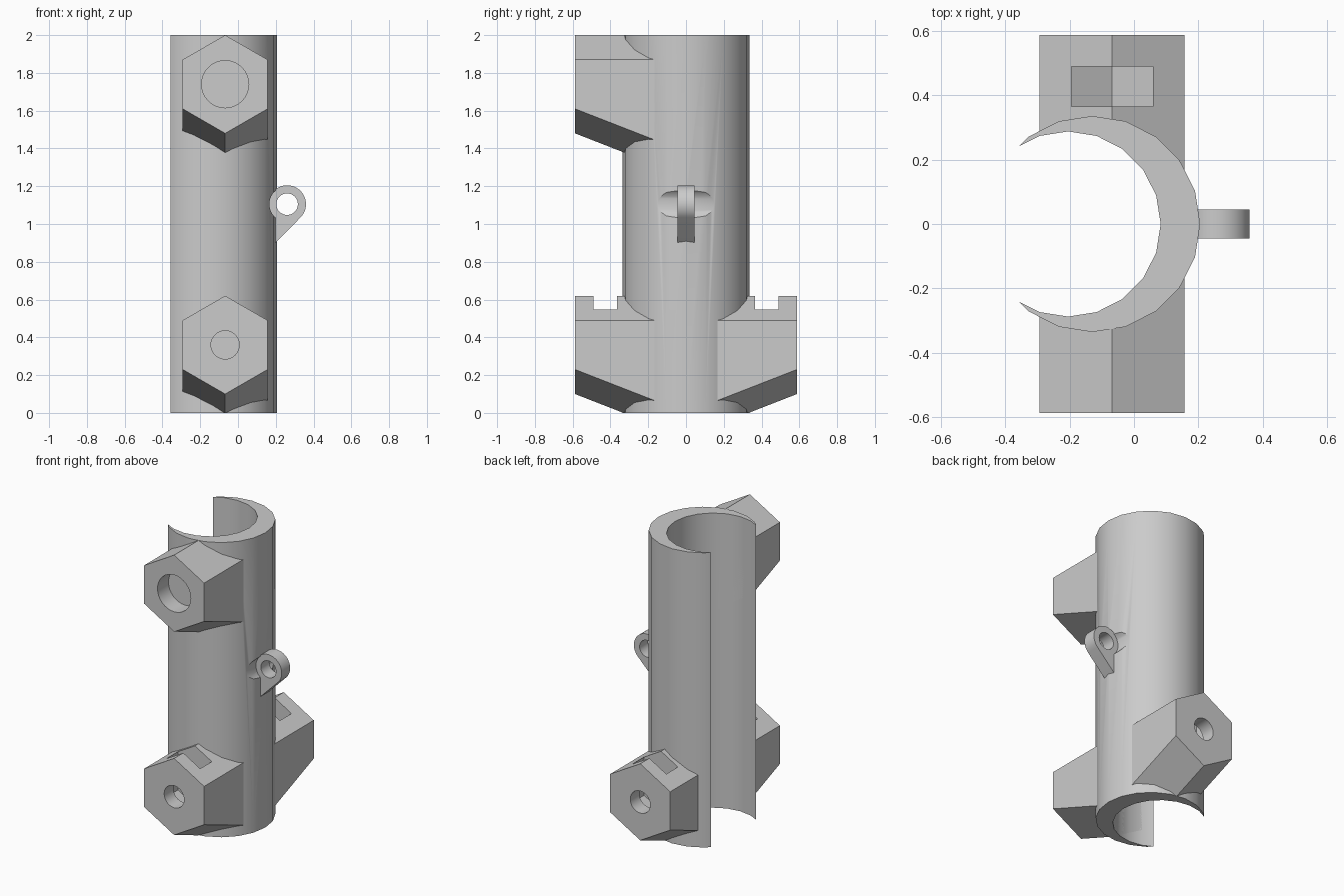
import bpy, bmesh
from math import cos, sin, pi, radians
from mathutils import Vector

cube = bpy.data.objects.get("Cube")
if cube:
    bpy.data.objects.remove(cube, do_unlink=True)

grey = bpy.data.materials.new("plain grey")
grey.use_nodes = True
COLOR = (0.6, 0.6, 0.6, 1)
grey.diffuse_color = COLOR
grey.node_tree.nodes["Principled BSDF"].inputs["Base Color"].default_value = COLOR


def loft(name, ring_a, ring_b):
    """Closed solid between two matching outlines."""
    bm = bmesh.new()
    a = [bm.verts.new(p) for p in ring_a]
    b = [bm.verts.new(p) for p in ring_b]
    bm.faces.new(a)
    bm.faces.new(b)
    n = len(a)
    for i in range(n):
        j = (i + 1) % n
        bm.faces.new((a[i], a[j], b[j], b[i]))
    bmesh.ops.recalc_face_normals(bm, faces=bm.faces)
    mesh = bpy.data.meshes.new(name)
    bm.to_mesh(mesh)
    bm.free()
    mesh.materials.append(grey)
    obj = bpy.data.objects.new(name, mesh)
    bpy.context.collection.objects.link(obj)
    return obj


def circle(cx, cy, r, n, start=0.0):
    return [(cx + r * cos(start + 2 * pi * i / n), cy + r * sin(start + 2 * pi * i / n))
            for i in range(n)]


def along_y(name, outline, y0, y1):
    return loft(name, [(x, y0, z) for x, z in outline], [(x, y1, z) for x, z in outline])


def along_z(name, outline, z0, z1):
    return loft(name, [(x, y, z0) for x, y in outline], [(x, y, z1) for x, y in outline])


def cut(obj, *cutters):
    bpy.context.view_layer.objects.active = obj
    for cutter in cutters:
        mod = obj.modifiers.new("cut", 'BOOLEAN')
        mod.operation = 'DIFFERENCE'
        mod.solver = 'EXACT'
        mod.object = cutter
        bpy.ops.object.modifier_apply(modifier=mod.name)
        bpy.data.objects.remove(cutter, do_unlink=True)


def smooth(obj):
    bpy.ops.object.select_all(action='DESELECT')
    obj.select_set(True)
    bpy.context.view_layer.objects.active = obj
    bpy.ops.object.shade_smooth_by_angle(angle=radians(30))


def bore_cutter():
    return along_z("bore_cutter", circle(-0.205, 0, 0.288, 20), -0.5, 2.5)


# Open tube: an off-centre bore leaves a crescent section
EYE_X, EYE_Z = 0.26, 1.105
tube = along_z("tube", circle(-0.13, 0, 0.336, 20), 0, 2)
groove = along_y("groove_cutter", circle(EYE_X, EYE_Z, 0.094, 40), -0.4, 0.4)
cut(tube, bore_cutter(), groove)
smooth(tube)

# Strap eye with a sloped support below it
arc = [(EYE_X + 0.1 * cos(radians(t)), EYE_Z + 0.1 * sin(radians(t)))
       for t in range(-45, 196, 8)]
eye = along_y("strap_eye", arc + [(0.15, 0.853)], -0.045, 0.045)
cut(eye, along_y("eye_hole", circle(EYE_X, EYE_Z, 0.057, 32), -0.2, 0.2))
smooth(eye)

# Hexagonal bosses whose undersides slope down to the tube
BOSS_X, OUTER, INNER, SLOPE = -0.068, 0.588, 0.15, 0.39


def boss(name, side, z, hole_radius, hole_end, nut_slot):
    outer = circle(BOSS_X, z, 0.26, 6, pi / 2)
    drop = (OUTER - INNER) * SLOPE
    inner = [(x, h - drop if h < z else h) for x, h in outer]
    obj = loft(name, [(x, side * OUTER, h) for x, h in outer],
               [(x, side * INNER, h) for x, h in inner])
    cutters = [bore_cutter(),
               along_y("hole", circle(BOSS_X, z, hole_radius, 32), side * 0.8, side * hole_end)]
    if nut_slot:
        w = 0.127
        slot = [(BOSS_X - w, z + 0.4), (BOSS_X - w, z - w * 0.577),
                (BOSS_X, z - w * 1.155), (BOSS_X + w, z - w * 0.577), (BOSS_X + w, z + 0.4)]
        cutters.append(along_y("nut_slot", slot, side * 0.365, side * 0.49))
        floor = [(-1, -1), (1, -1), (1, 1), (-1, 1)]
        cutters.append(along_z("floor_cutter", floor, -1, 0))
    cut(obj, *cutters)
    smooth(obj)


boss("upper_front_boss", -1, 1.74, 0.125, 0.47, False)
boss("lower_front_boss", -1, 0.36, 0.075, 0.365, True)
boss("lower_back_boss", 1, 0.36, 0.075, 0.365, True)
